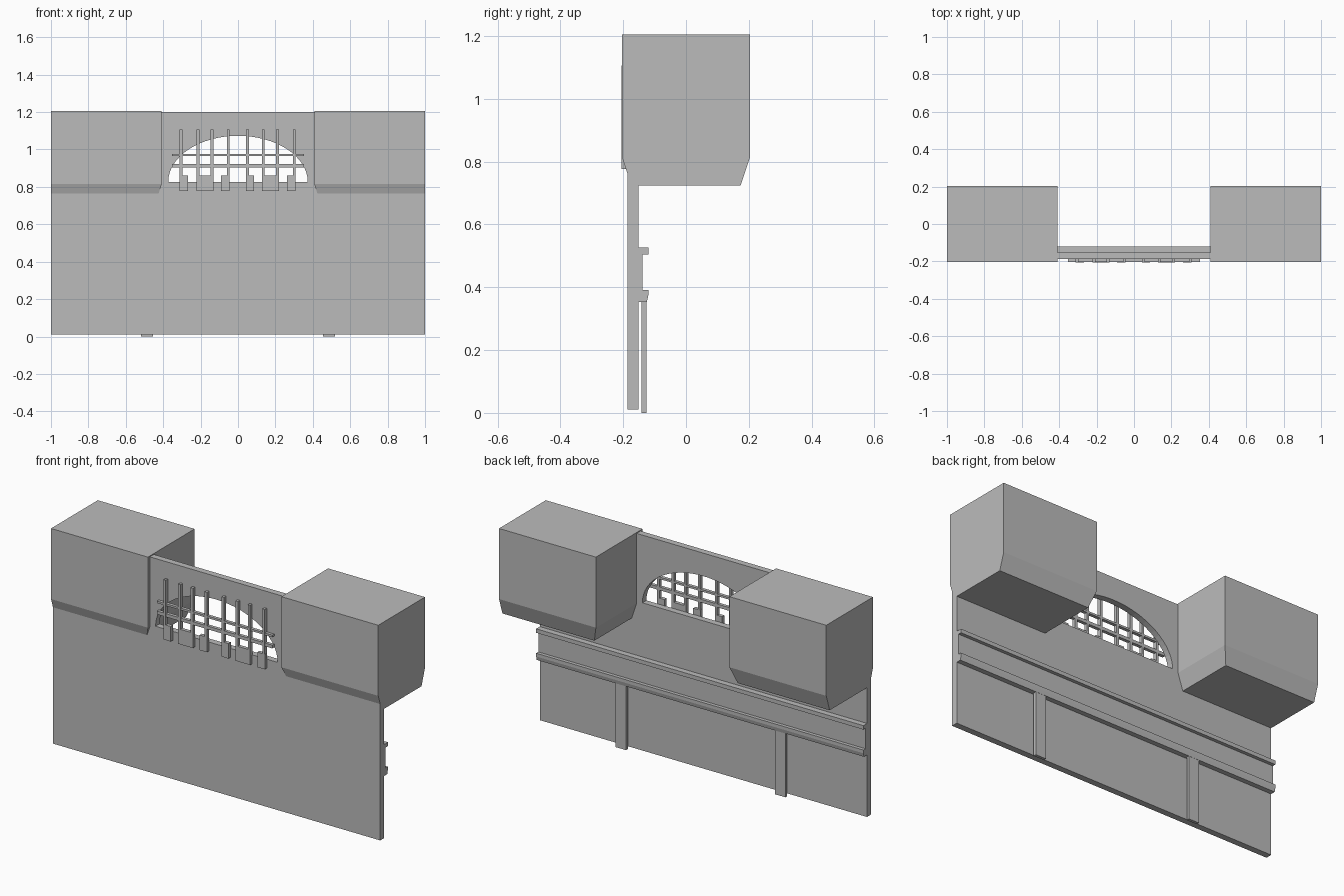
import bpy
import math

cube = bpy.data.objects.get("Cube")
if cube:
    bpy.data.objects.remove(cube, do_unlink=True)

grey = bpy.data.materials.new("plain grey")
grey.use_nodes = True
colour = (0.5, 0.5, 0.5, 1)
grey.diffuse_color = colour
grey.node_tree.nodes["Principled BSDF"].inputs["Base Color"].default_value = colour


def loft(name, rings):
    """Closed solid through matching rings of points."""
    n = len(rings[0])
    verts = [p for ring in rings for p in ring]
    faces = [tuple(reversed(range(n))), tuple(range(len(verts) - n, len(verts)))]
    for r in range(len(rings) - 1):
        for i in range(n):
            j = (i + 1) % n
            faces.append((r * n + i, r * n + j, r * n + n + j, r * n + n + i))
    mesh = bpy.data.meshes.new(name)
    mesh.from_pydata(verts, [], faces)
    mesh.materials.append(grey)
    obj = bpy.data.objects.new(name, mesh)
    bpy.context.collection.objects.link(obj)
    return obj


def rect(x0, x1, y0, y1, z):
    return [(x0, y0, z), (x1, y0, z), (x1, y1, z), (x0, y1, z)]


def box(name, x0, x1, y0, y1, z0, z1):
    return loft(name, [rect(x0, x1, y0, y1, z0), rect(x0, x1, y0, y1, z1)])


WALL_FRONT, WALL_BACK = -0.187, -0.152

# Wall with a half-elliptical window opening
wall = box("wall", -1, 1, WALL_FRONT, WALL_BACK, 0.01, 1.2)
steps = 32
arch = [(0.373 * math.cos(math.pi * i / steps),
         0.826 + 0.247 * math.sin(math.pi * i / steps)) for i in range(steps + 1)]
cutter = loft("arch_cutter", [[(x, y, z) for x, z in arch] for y in (-0.1, -0.3)])
cutter.hide_render = True
cut = wall.modifiers.new("arch opening", "BOOLEAN")
cut.operation = "DIFFERENCE"
cut.solver = "EXACT"
cut.object = cutter
bpy.context.view_layer.objects.active = wall
bpy.ops.object.modifier_apply(modifier=cut.name)
bpy.data.objects.remove(cutter, do_unlink=True)

# Overhanging blocks, tapered underneath except on the outer side
for side, label in ((1, "left"), (-1, "right")):
    rings = []
    for z, inset in ((0.724, 0.03), (0.815, 0), (1.205, 0)):
        inner, outer = side * (0.408 + inset), side
        x0, x1 = min(inner, outer), max(inner, outer)
        rings.append(rect(x0, x1, -0.204 + inset, 0.204 - inset, z))
    loft(label + "_block", rings)

    # Post behind the wall
    box(label + "_post", side * 0.487 - 0.032, side * 0.487 + 0.032,
        -0.142, -0.126, 0, 0.374)

# Moulding along the back of the wall
profile = [(-0.16, 0.527), (-0.12, 0.527), (-0.12, 0.505), (-0.139, 0.505),
           (-0.139, 0.392), (-0.12, 0.392), (-0.12, 0.374), (-0.125, 0.353),
           (-0.16, 0.353)]
loft("back_moulding", [[(x, y, z) for y, z in profile] for x in (1, -1)])

# Window grille: uprights, rails and foot plates
for i, x in enumerate((-0.305, -0.214, -0.139, -0.053, 0.051, 0.136, 0.211, 0.3)):
    box(f"grille_upright_{i + 1}", x - 0.007, x + 0.007, -0.206, -0.186, 0.777, 1.107)
for i, (z0, z1) in enumerate(((0.904, 0.922), (0.966, 0.977))):
    box(f"grille_rail_{i + 1}", -0.353, 0.353, -0.204, -0.186, z0, z1)
plates = ((-0.31, -0.267), (-0.219, -0.133), (-0.091, -0.046),
          (0.043, 0.086), (0.132, 0.204), (0.262, 0.308))
for i, (x0, x1) in enumerate(plates):
    box(f"grille_foot_{i + 1}", x0, x1, -0.206, -0.186, 0.777, 0.86)
